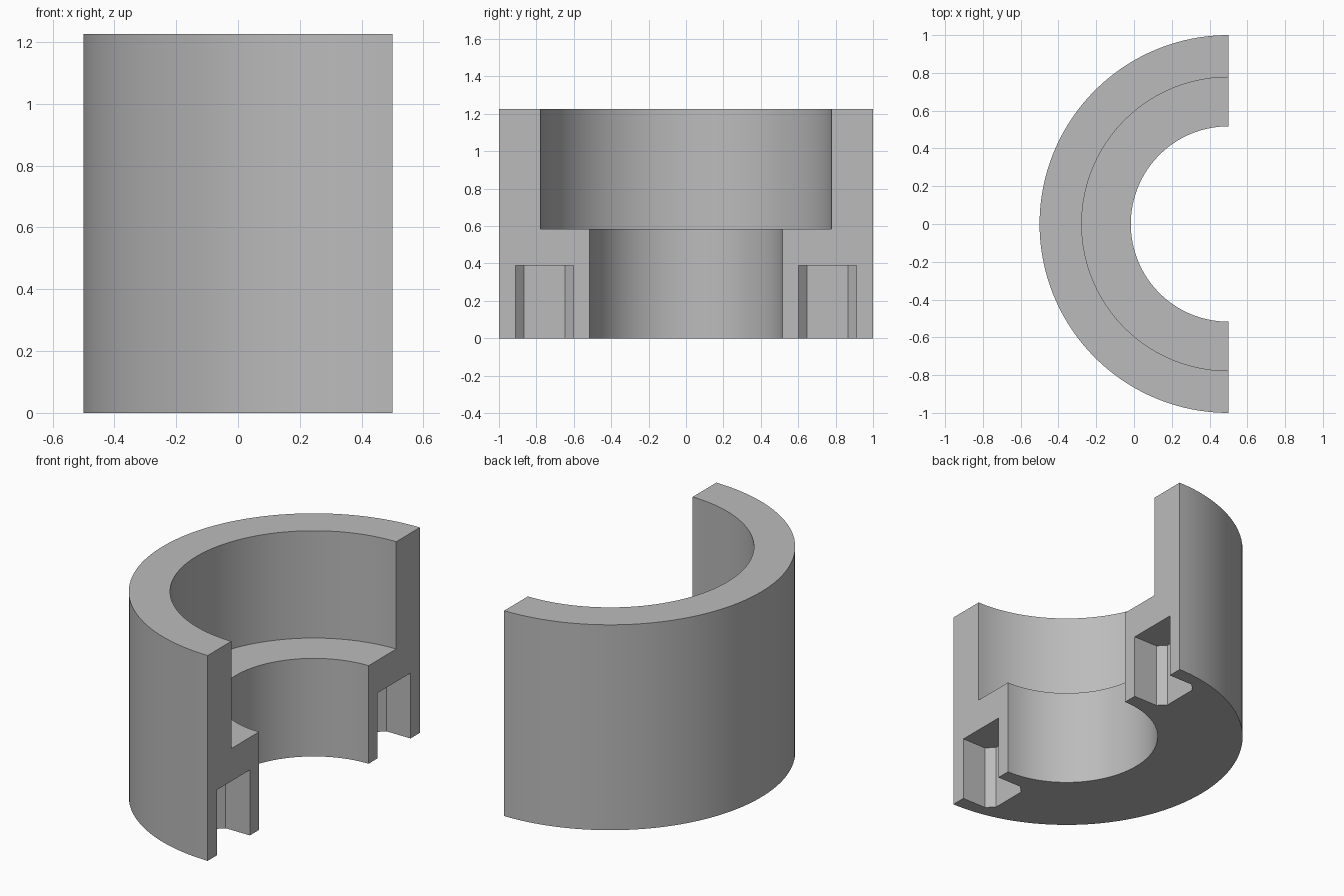
import bpy, bmesh, math
from mathutils import Vector

if "Cube" in bpy.data.objects:
    bpy.data.objects.remove(bpy.data.objects["Cube"], do_unlink=True)

AXIS_X = 0.5          # the cut plane passes through the ring axis
HEIGHT, STEP_Z = 1.225, 0.585
R_OUT, R_UPPER, R_LOWER = 1.0, 0.777, 0.517
SEGMENTS = 80

grey = bpy.data.materials.new("plain grey")
grey.use_nodes = True
colour = (0.5, 0.5, 0.5, 1)
grey.diffuse_color = colour
grey.node_tree.nodes["Principled BSDF"].inputs["Base Color"].default_value = colour


def make_object(name, bm):
    bmesh.ops.recalc_face_normals(bm, faces=bm.faces[:])
    mesh = bpy.data.meshes.new(name)
    bm.to_mesh(mesh)
    bm.free()
    mesh.materials.append(grey)
    obj = bpy.data.objects.new(name, mesh)
    bpy.context.collection.objects.link(obj)
    return obj


# Half ring: stepped section swept half a turn, both ends capped
def half_ring():
    section = [(R_LOWER, 0), (R_OUT, 0), (R_OUT, HEIGHT),
               (R_UPPER, HEIGHT), (R_UPPER, STEP_Z), (R_LOWER, STEP_Z)]
    bm = bmesh.new()
    rings = []
    for i in range(SEGMENTS + 1):
        a = math.pi * (0.5 + i / SEGMENTS)
        rings.append([bm.verts.new((AXIS_X + r * math.cos(a), r * math.sin(a), z))
                      for r, z in section])
    n = len(section)
    for a, b in zip(rings, rings[1:]):
        for j in range(n):
            k = (j + 1) % n
            bm.faces.new((a[j], a[k], b[k], b[j]))
    bm.faces.new(rings[0])
    bm.faces.new(rings[-1])
    return make_object("half_ring", bm)


# Pocket cutter: box with chamfered inner corners, open at the cut plane and base
def pocket_cutter(name, centre_y):
    half, chamfer, depth, top, spare = 0.155, 0.045, 0.205, 0.39, 0.1
    back = AXIS_X - depth
    outline = [(AXIS_X + spare, -half), (back + chamfer, -half),
               (back, chamfer - half), (back, half - chamfer),
               (back + chamfer, half), (AXIS_X + spare, half)]
    bm = bmesh.new()
    face = bm.faces.new([bm.verts.new((x, centre_y + y, -spare)) for x, y in outline])
    new = bmesh.ops.extrude_face_region(bm, geom=[face], use_keep_orig=True)["geom"]
    bmesh.ops.translate(bm, vec=Vector((0, 0, top + spare)),
                        verts=[v for v in new if isinstance(v, bmesh.types.BMVert)])
    obj = make_object(name, bm)
    obj.hide_render = True
    return obj


ring = half_ring()
bpy.ops.object.select_all(action="DESELECT")
bpy.context.view_layer.objects.active = ring
ring.select_set(True)

# Cut one pocket into each end
for side, name in ((-1, "front_pocket_cutter"), (1, "back_pocket_cutter")):
    cutter = pocket_cutter(name, side * 0.757)
    mod = ring.modifiers.new(name, "BOOLEAN")
    mod.operation = "DIFFERENCE"
    mod.solver = "EXACT"
    mod.object = cutter
    bpy.ops.object.modifier_apply(modifier=mod.name)
    bpy.data.objects.remove(cutter, do_unlink=True)

bpy.ops.object.shade_smooth_by_angle(angle=math.radians(30))
